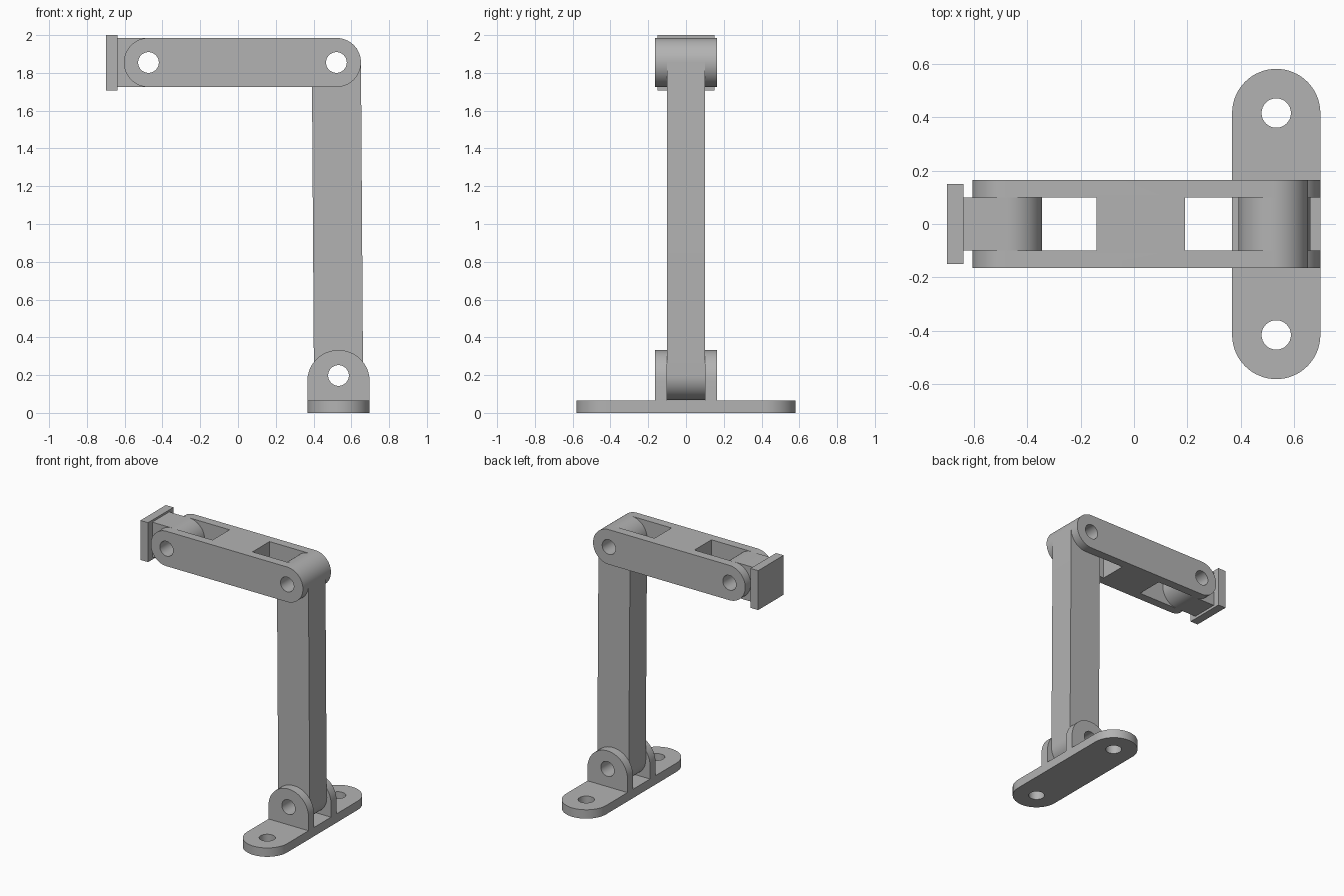
import bpy, bmesh
from math import sin, cos, pi, atan2, radians
from mathutils import Vector, Matrix

cube = bpy.data.objects.get("Cube")
if cube:
    bpy.data.objects.remove(cube, do_unlink=True)

grey = bpy.data.materials.new("plain_grey")
grey.use_nodes = True
colour = (0.45, 0.45, 0.45, 1)
grey.diffuse_color = colour
grey.node_tree.nodes["Principled BSDF"].inputs["Base Color"].default_value = colour

PIN = 0.055              # bolt hole radius
ROUND = 0.13             # radius of the arm ends
HALF, GAP = 0.165, 0.10  # half widths of a fork and of its slot
FOOT = Vector((0.532, 0.198))
ELBOW = Vector((0.521, 1.855))
WRIST = Vector((-0.474, 1.855))
BASE_TOP = 0.066


def arc(centre, radius, start, sweep, steps=32):
    return [(centre[0] + radius * cos(start + sweep * i / steps),
             centre[1] + radius * sin(start + sweep * i / steps))
            for i in range(steps + 1)]


def stadium(a, b, radius):
    """Outline with rounded ends around points a and b."""
    t = atan2(b[1] - a[1], b[0] - a[0])
    return arc(b, radius, t - pi / 2, pi) + arc(a, radius, t + pi / 2, pi)


def prism(name, outline, low, high, axis="Y"):
    """Extrude an outline along y (outline in x, z) or along z (outline in x, y)."""
    bm = bmesh.new()
    place = (lambda u, v: (u, low, v)) if axis == "Y" else (lambda u, v: (u, v, low))
    face = bm.faces.new([bm.verts.new(place(u, v)) for u, v in outline])
    moved = bmesh.ops.extrude_face_region(bm, geom=[face])["geom"]
    step = (0, high - low, 0) if axis == "Y" else (0, 0, high - low)
    bmesh.ops.translate(bm, vec=step, verts=[g for g in moved if isinstance(g, bmesh.types.BMVert)])
    bmesh.ops.recalc_face_normals(bm, faces=bm.faces)
    mesh = bpy.data.meshes.new(name)
    bm.to_mesh(mesh)
    bm.free()
    mesh.materials.append(grey)
    obj = bpy.data.objects.new(name, mesh)
    bpy.context.collection.objects.link(obj)
    return obj


def block(name, x0, x1, y, z0, z1):
    return prism(name, [(x0, z0), (x1, z0), (x1, z1), (x0, z1)], -y, y)


def combine(target, tool, operation="DIFFERENCE"):
    mod = target.modifiers.new("combine", "BOOLEAN")
    mod.object, mod.operation, mod.solver = tool, operation, "EXACT"
    bpy.context.view_layer.objects.active = target
    bpy.ops.object.modifier_apply(modifier=mod.name)
    bpy.data.objects.remove(tool, do_unlink=True)


def drill(target, centre, axis="Y"):
    ring = arc(centre, PIN, 0, 2 * pi)[:-1]
    low, high = (-1, 1) if axis == "Y" else (-0.1, 0.2)
    combine(target, prism("drill", ring, low, high, axis))


# Foot plate with two upright lugs
x = FOOT.x
foot = prism("foot_bracket", stadium((x, -0.58 + HALF), (x, 0.58 - HALF), HALF), 0, BASE_TOP, "Z")
lug = [(x - HALF, 0), (x + HALF, 0)] + arc((x, 0.168), HALF, 0, pi)
combine(foot, prism("lugs", lug, -HALF, HALF), "UNION")
combine(foot, block("lug_gap", x - 0.3, x + 0.3, GAP, BASE_TOP, 0.5))
drill(foot, FOOT)
for side in (-1, 1):
    drill(foot, (x, side * 0.415), "Z")

# Upright arm
upright = prism("upright_arm", stadium(FOOT, ELBOW, ROUND), -GAP, GAP)
drill(upright, FOOT)
drill(upright, ELBOW)

# Horizontal arm, forked at both ends
arm = prism("forked_arm", stadium(WRIST, ELBOW, ROUND), -HALF, HALF)
combine(arm, block("left_slot", 0.19, 0.9, GAP, 1.6, 2.1))
combine(arm, block("right_slot", -0.9, -0.14, GAP, 1.6, 2.1))
drill(arm, WRIST)
drill(arm, ELBOW)

# Mounting plate with a rounded tongue
mount = block("mounting_plate", -0.70, -0.637, 0.15, 1.706, 2.0)
tongue = [(-0.66, WRIST.y - ROUND)] + arc(WRIST, ROUND, -pi / 2, pi) + [(-0.66, WRIST.y + ROUND)]
combine(mount, prism("tongue", tongue, -GAP, GAP), "UNION")
drill(mount, WRIST)

# Smooth the round surfaces, keep the edges crisp
for part in (foot, upright, arm, mount):
    bpy.ops.object.select_all(action="DESELECT")
    part.select_set(True)
    bpy.context.view_layer.objects.active = part
    bpy.ops.object.shade_smooth_by_angle(angle=radians(30))
